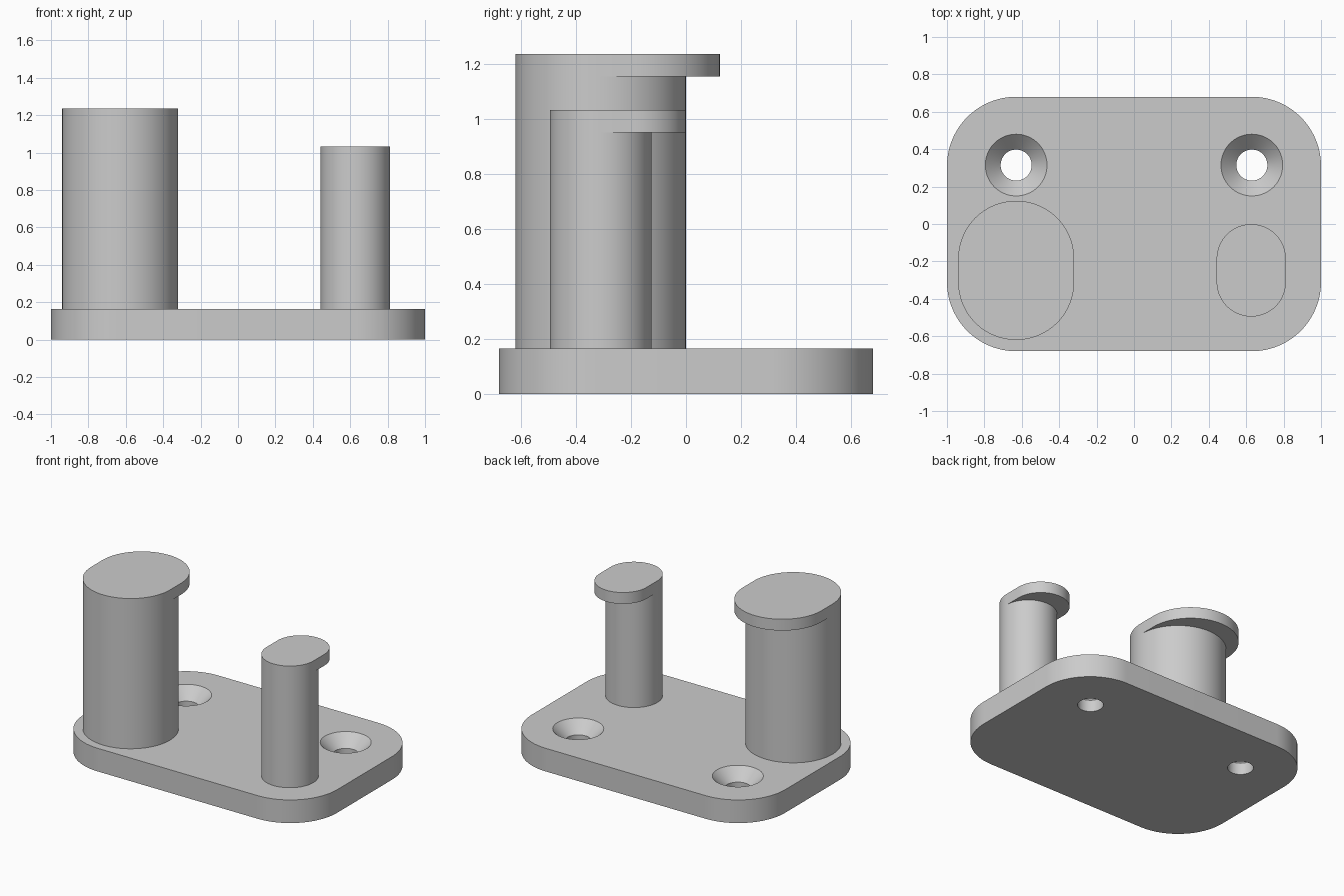
import bpy, bmesh, math

cube = bpy.data.objects.get("Cube")
if cube:
    bpy.data.objects.remove(cube, do_unlink=True)

grey = bpy.data.materials.new("plain grey")
grey.use_nodes = True
COLOUR = (0.6, 0.6, 0.6, 1)
grey.diffuse_color = COLOUR
grey.node_tree.nodes["Principled BSDF"].inputs["Base Color"].default_value = COLOUR

PLATE_TOP = 0.165
STEPS = 24          # segments per quarter turn


def rounded_outline(half_x, half_y, radius):
    """Counter-clockwise outline of a rectangle with round corners."""
    points = []
    for corner, (sx, sy) in enumerate([(1, 1), (-1, 1), (-1, -1), (1, -1)]):
        for i in range(STEPS + 1):
            a = math.pi / 2 * (corner + i / STEPS)
            p = (sx * (half_x - radius) + radius * math.cos(a),
                 sy * (half_y - radius) + radius * math.sin(a))
            if not points or math.dist(p, points[-1]) > 1e-5:
                points.append(p)
    if math.dist(points[0], points[-1]) < 1e-5:
        points.pop()
    return points


def extrude(name, outline, x, y, z0, z1):
    """Upright prism over an outline centred at x, y."""
    bm = bmesh.new()
    face = bm.faces.new([bm.verts.new((x + px, y + py, z0)) for px, py in outline])
    top = bmesh.ops.extrude_face_region(bm, geom=[face])["geom"]
    bmesh.ops.translate(bm, vec=(0, 0, z1 - z0),
                        verts=[v for v in top if isinstance(v, bmesh.types.BMVert)])
    return finish(name, bm)


def finish(name, bm):
    bmesh.ops.recalc_face_normals(bm, faces=bm.faces)
    mesh = bpy.data.meshes.new(name)
    bm.to_mesh(mesh)
    bm.free()
    mesh.materials.append(grey)
    obj = bpy.data.objects.new(name, mesh)
    bpy.context.collection.objects.link(obj)
    return obj


def screw_cutter(x, y, hole, head):
    """Straight hole opening into a 45 degree countersink, as a lathe shape."""
    over = 0.02
    profile = [(hole, -over), (hole, PLATE_TOP - (head - hole)), (head + over, PLATE_TOP + over)]
    bm = bmesh.new()
    rings = []
    for r, z in profile:
        rings.append(bmesh.ops.create_circle(bm, segments=4 * STEPS, radius=r)["verts"])
        bmesh.ops.translate(bm, verts=rings[-1], vec=(x, y, z))
    n = 4 * STEPS
    for low, high in zip(rings, rings[1:]):
        for i in range(n):
            j = (i + 1) % n
            bm.faces.new((low[i], low[j], high[j], high[i]))
    bm.faces.new(rings[0])
    bm.faces.new(rings[-1])
    cutter = finish("screw_hole_cutter", bm)
    cutter.hide_render = True
    return cutter


# Base plate with two countersunk screw holes
plate = extrude("base_plate", rounded_outline(1, 0.68, 0.37), 0, 0, 0, PLATE_TOP)
cutters = [screw_cutter(side * 0.63, 0.315, 0.083, 0.165) for side in (-1, 1)]
for cutter in cutters:
    mod = plate.modifiers.new("screw hole", 'BOOLEAN')
    mod.operation = 'DIFFERENCE'
    mod.solver = 'EXACT'
    mod.object = cutter
bpy.context.view_layer.objects.active = plate
for mod in list(plate.modifiers):
    bpy.ops.object.modifier_apply(modifier=mod.name)
for cutter in cutters:
    bpy.data.objects.remove(cutter, do_unlink=True)

# Round posts, each with a cap that overhangs towards the back
parts = [plate]
OVERHANG = 0.124
for size, x, radius, top in (("large", -0.63, 0.31, 1.237), ("small", 0.627, 0.185, 1.033)):
    y, under = -0.31, top - 0.081
    parts.append(extrude(size + "_post", rounded_outline(radius, radius, radius),
                         x, y, PLATE_TOP, under))
    parts.append(extrude(size + "_post_cap",
                         rounded_outline(radius, radius + OVERHANG / 2, radius),
                         x, y + OVERHANG / 2, under, top))

# Smooth round walls, crisp rims
bpy.ops.object.select_all(action='DESELECT')
for part in parts:
    part.select_set(True)
bpy.context.view_layer.objects.active = plate
bpy.ops.object.shade_smooth_by_angle(angle=math.radians(30))
